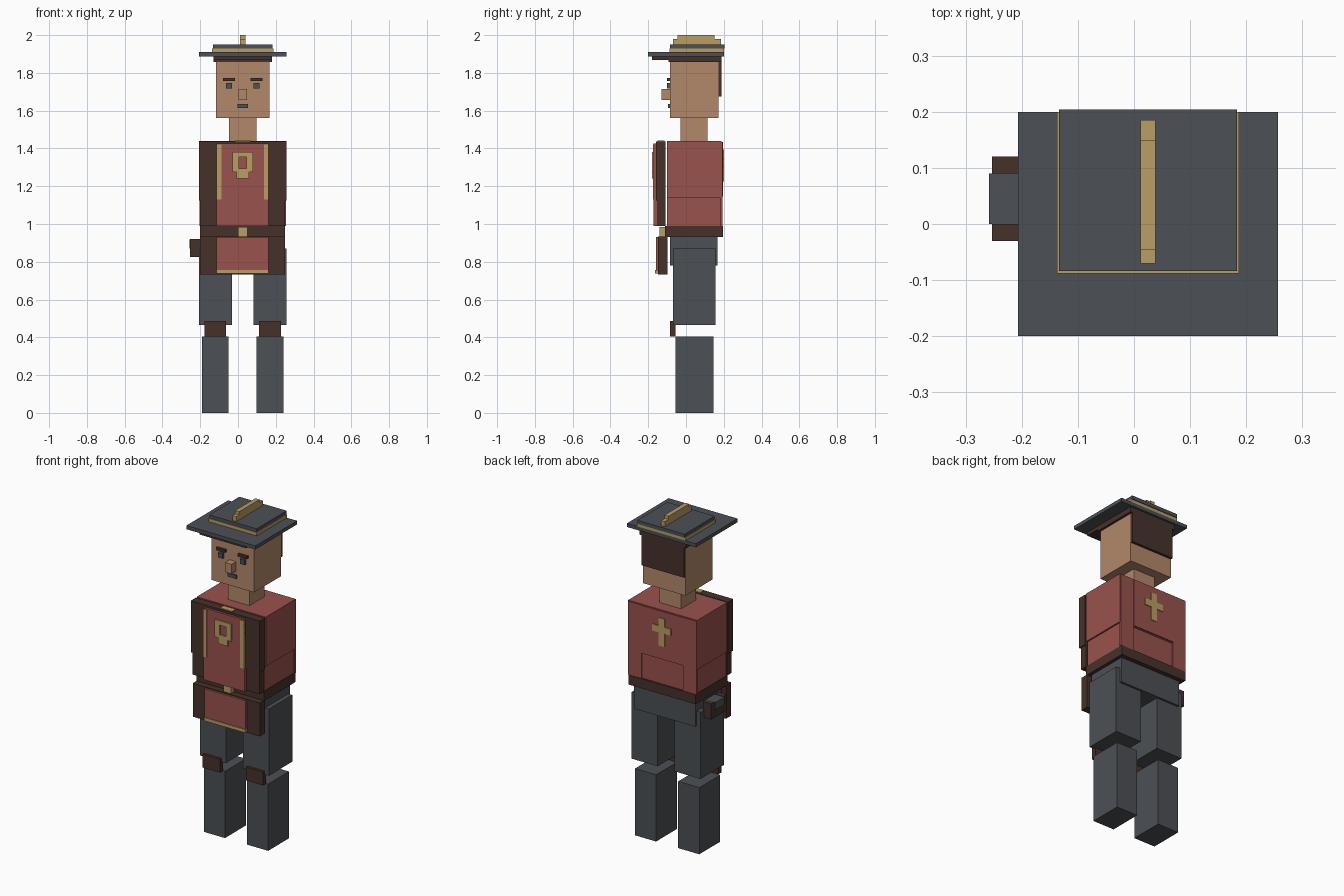
import bpy
import bmesh
from mathutils import Matrix, Vector

default_cube = bpy.data.objects.get("Cube")
if default_cube:
    bpy.data.objects.remove(default_cube, do_unlink=True)

MIDLINE = 0.025  # the body is offset slightly because of the side pouch


def make_material(name, red, green, blue):
    material = bpy.data.materials.new(name)
    material.use_nodes = True
    colour = (red, green, blue, 1)
    material.diffuse_color = colour
    material.node_tree.nodes["Principled BSDF"].inputs["Base Color"].default_value = colour
    return material


slate = make_material("slate grey cloth", .072, .08, .09)
crimson = make_material("crimson cloth", .32, .085, .075)
leather = make_material("dark brown leather", .062, .031, .023)
skin = make_material("tan skin", .45, .25, .145)
brass = make_material("brass gold", .49, .34, .13)


def block(name, material, centre=MIDLINE, *, width, front, back, bottom, top):
    """Flat-sided box given by its centre line, width and limits."""
    mesh = bpy.data.meshes.new(name)
    shape = bmesh.new()
    place = Vector((centre, (front + back) / 2, (bottom + top) / 2))
    size = Vector((width, back - front, top - bottom))
    bmesh.ops.create_cube(shape, size=1, matrix=Matrix.LocRotScale(place, None, size))
    shape.to_mesh(mesh)
    shape.free()
    mesh.materials.append(material)
    part = bpy.data.objects.new(name, mesh)
    bpy.context.collection.objects.link(part)
    return part


def pair(name, material, offset, **limits):
    """Matching boxes either side of the midline."""
    for side, sign in (("left", 1), ("right", -1)):
        block(f"{side}_{name}", material, MIDLINE + sign * offset, **limits)


# Legs
pair("shin", slate, .145, width=.142, front=-.055, back=.145, bottom=0, top=.405)
pair("knee_pad", leather, .145, width=.115, front=-.085, back=-.055, bottom=.405, top=.487)
pair("thigh", slate, .144, width=.174, front=-.07, back=.155, bottom=.465, top=.87)
block("pelvis", slate, width=.41, front=-.085, back=.168, bottom=.78, top=.94)

# Torso
block("lower_torso", crimson, width=.444, front=-.1, back=.185, bottom=.98, top=1.14)
block("upper_torso", crimson, width=.463, front=-.1, back=.188, bottom=1.14, top=1.44)
block("back_panel", crimson, width=.28, front=.18, back=.195, bottom=1.145, top=1.435)
pair("back_strip", crimson, .185, width=.09, front=.18, back=.192, bottom=.99, top=1.435)

# Belt and buckle
block("belt", leather, width=.45, front=-.11, back=.195, bottom=.932, top=.99)
block("buckle", brass, width=.052, front=-.14, back=-.11, bottom=.935, top=.985)

# Vest front
block("vest_lining", leather, width=.45, front=-.152, back=-.108, bottom=.99, top=1.125)
block("upper_vest_lining", leather, width=.463, front=-.158, back=-.108, bottom=1.125, top=1.438)
block("collar_clasp", brass, width=.08, front=-.15, back=-.115, bottom=1.43, top=1.443)
block("lower_tunic", crimson, width=.275, front=-.172, back=-.15, bottom=.99, top=1.125)
block("tunic", crimson, width=.275, front=-.172, back=-.155, bottom=1.125, top=1.425)
pair("tunic_trim", brass, .125, width=.025, front=-.176, back=-.16, bottom=1.13, top=1.42)

# Chest badge: a square frame with a small drop below
badge = dict(front=-.181, back=-.17)
pair("badge_side", brass, .038, width=.034, bottom=1.275, top=1.38, **badge)
block("badge_top", brass, width=.05, bottom=1.355, top=1.38, **badge)
block("badge_base", brass, width=.05, bottom=1.275, top=1.295, **badge)
block("badge_drop", brass, width=.065, bottom=1.24, top=1.275, **badge)

# Skirt front
block("skirt_lining", leather, width=.45, front=-.148, back=-.098, bottom=.732, top=.935)
block("skirt_panel", crimson, width=.275, front=-.16, back=-.145, bottom=.75, top=.93)
block("skirt_hem", brass, width=.275, front=-.165, back=-.145, bottom=.737, top=.757)

# Cross on the back
block("cross_upright", brass, width=.038, front=.19, back=.2, bottom=1.225, top=1.395)
block("cross_arm", brass, width=.125, front=.19, back=.2, bottom=1.305, top=1.345)

# Side pouch with a grey flap
pouch_x = -.225
block("pouch_base", leather, pouch_x, width=.056, front=-.03, back=.12, bottom=.825, top=.87)
block("pouch_front_end", leather, pouch_x, width=.056, front=-.03, back=.0, bottom=.87, top=.92)
block("pouch_back_end", leather, pouch_x, width=.056, front=.09, back=.12, bottom=.87, top=.92)
block("pouch_flap", slate, pouch_x, width=.066, front=.0, back=.09, bottom=.87, top=.917)

# Head and face
block("neck", skin, width=.145, front=-.03, back=.115, bottom=1.43, top=1.57)
block("head", skin, width=.285, front=-.085, back=.172, bottom=1.56, top=1.865)
block("nose", skin, width=.043, front=-.13, back=-.08, bottom=1.657, top=1.715)
pair("eye", slate, .073, width=.03, front=-.1, back=-.08, bottom=1.717, top=1.747)
pair("eyebrow", leather, .073, width=.062, front=-.1, back=-.08, bottom=1.757, top=1.773)
block("mouth", slate, width=.056, front=-.095, back=-.08, bottom=1.615, top=1.636)
block("hair", leather, width=.285, front=.17, back=.187, bottom=1.675, top=1.86)

# Hat
block("hat_band", leather, width=.312, front=-.092, back=.187, bottom=1.857, top=1.89)
block("brim_badge", leather, width=.312, front=-.18, back=-.092, bottom=1.868, top=1.89)
block("brim", slate, width=.463, front=-.2, back=.2, bottom=1.888, top=1.91)
block("gold_band", brass, width=.325, front=-.088, back=.2, bottom=1.91, top=1.93)
block("crown", slate, width=.317, front=-.084, back=.204, bottom=1.928, top=1.95)
block("crest_base", brass, width=.027, front=-.07, back=.185, bottom=1.95, top=1.98)
block("crest_ridge", brass, width=.027, front=-.045, back=.15, bottom=1.98, top=2)
